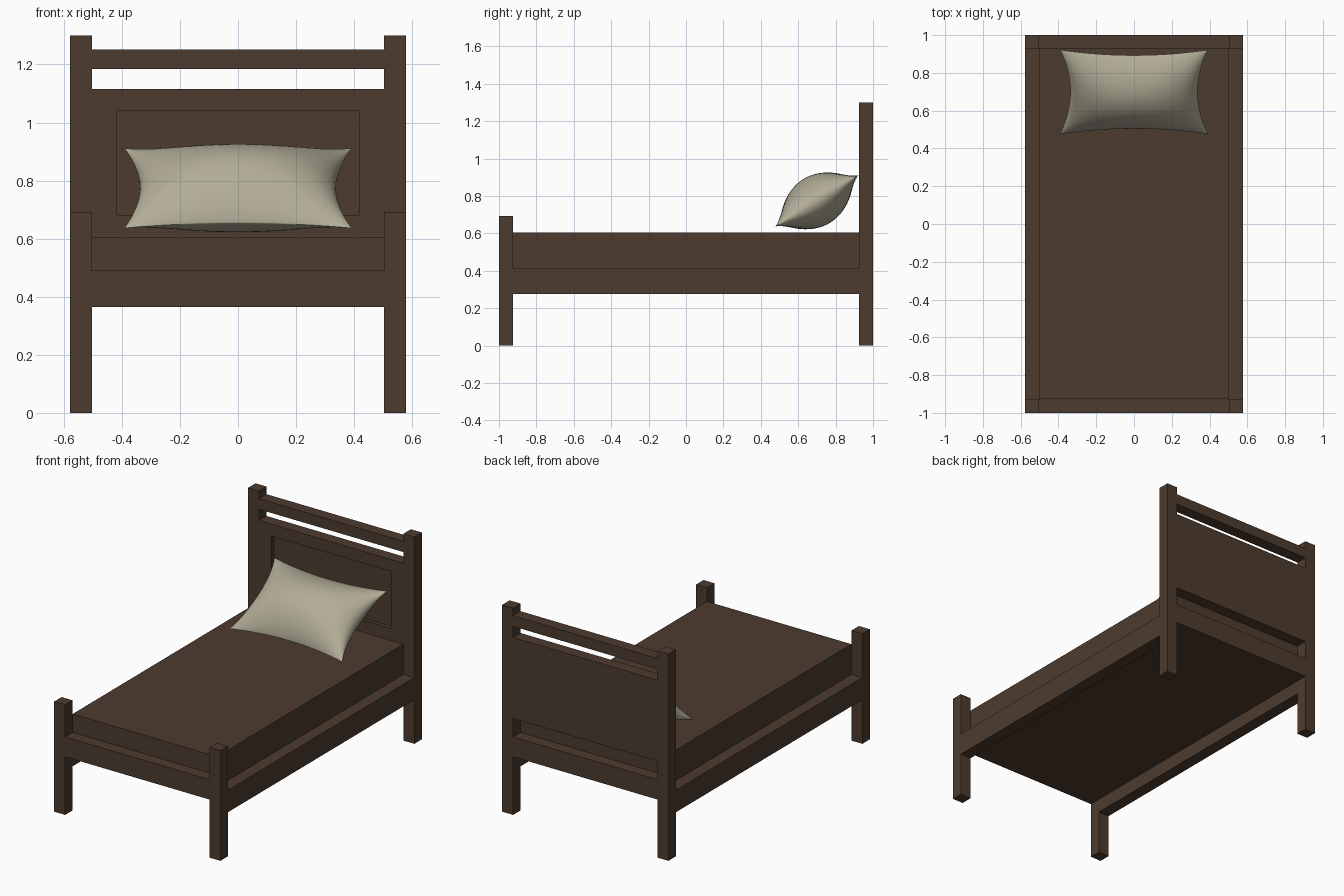
import bpy, bmesh, math
from mathutils import Matrix, Vector

if "Cube" in bpy.data.objects:
    bpy.data.objects.remove(bpy.data.objects["Cube"])


def make_material(name, color):
    m = bpy.data.materials.new(name)
    m.diffuse_color = (*color, 1)
    m.use_nodes = True
    m.node_tree.nodes["Principled BSDF"].inputs["Base Color"].default_value = m.diffuse_color
    return m


wood = make_material("dark_brown", (0.073, 0.044, 0.027))
linen = make_material("pale_linen", (0.45, 0.42, 0.31))


def finish(name, bm, mat):
    bmesh.ops.recalc_face_normals(bm, faces=bm.faces)
    me = bpy.data.meshes.new(name)
    bm.to_mesh(me)
    bm.free()
    me.materials.append(mat)
    ob = bpy.data.objects.new(name, me)
    bpy.context.collection.objects.link(ob)
    return ob


def box_bm(x0, x1, y0, y1, z0, z1):
    bm = bmesh.new()
    bmesh.ops.create_cube(bm, size=1)
    for v in bm.verts:
        v.co = ((x0 + x1) / 2 + v.co.x * (x1 - x0),
                (y0 + y1) / 2 + v.co.y * (y1 - y0),
                (z0 + z1) / 2 + v.co.z * (z1 - z0))
    return bm


def box(name, *dims):
    return finish(name, box_bm(*dims), wood)


XO, XI, YO, YI = 0.578, 0.502, 1.0, 0.926

# Posts and side rails, mirrored left and right
for side, s in (("left", -1), ("right", 1)):
    xs = sorted((s * XI, s * XO))
    box(f"head_post_{side}", *xs, YI, YO, 0, 1.30)
    box(f"foot_post_{side}", *xs, -YO, -YI, 0, 0.692)
    box(f"side_rail_{side}", *xs, -YI, YI, 0.277, 0.416)

# Cross rails
box("foot_rail", -XI, XI, -YO, -YI, 0.365, 0.49)
box("head_lower_rail", -XI, XI, YI, YO, 0.365, 0.49)
box("head_top_rail", -XI, XI, YI, YO, 1.185, 1.252)

# Mattress block
box("mattress", -XI, XI, -YI, YI, 0.365, 0.606)

# Headboard panel with a recessed field on its front
bm = box_bm(-XI, XI, YI, YO, 0.606, 1.115)
bm.normal_update()
front = min(bm.faces, key=lambda f: f.calc_center_median().y)
bmesh.ops.inset_region(bm, faces=[front], thickness=0.075, use_even_offset=True)
for v in front.verts:
    v.co.x = math.copysign(0.417, v.co.x)
field = bmesh.ops.extrude_discrete_faces(bm, faces=[front])["faces"][0]
for v in field.verts:
    v.co.y += 0.025
finish("headboard_panel", bm, wood)

# Pillow: puffed grid with pinched edges, leaning on the headboard
bm = bmesh.new()
NU, NV = 48, 36
for sign in (1, -1):
    grid = []
    for i in range(NU + 1):
        u = -math.cos(math.pi * i / NU)
        row = []
        for j in range(NV + 1):
            v = -math.cos(math.pi * j / NV)
            a, b = max(0, 1 - u * u), max(0, 1 - v * v)
            x = 0.392 * u * (1 - 0.14 * b)
            y = 0.262 * v * (1 - 0.13 * a)
            z = sign * 0.137 * a ** 0.5 * b ** 0.85
            row.append(bm.verts.new((x, y, z)))
        grid.append(row)
    for i in range(NU):
        for j in range(NV):
            bm.faces.new((grid[i][j], grid[i + 1][j],
                          grid[i + 1][j + 1], grid[i][j + 1]))
bmesh.ops.remove_doubles(bm, verts=bm.verts, dist=0.00005)
bm.transform(Matrix.Translation(Vector((0, 0.699, 0.774)))
             @ Matrix.Rotation(math.radians(31.7), 4, 'X'))
pillow = finish("pillow", bm, linen)
bpy.context.view_layer.objects.active = pillow
pillow.select_set(True)
bpy.ops.object.shade_smooth_by_angle(angle=math.radians(50))
